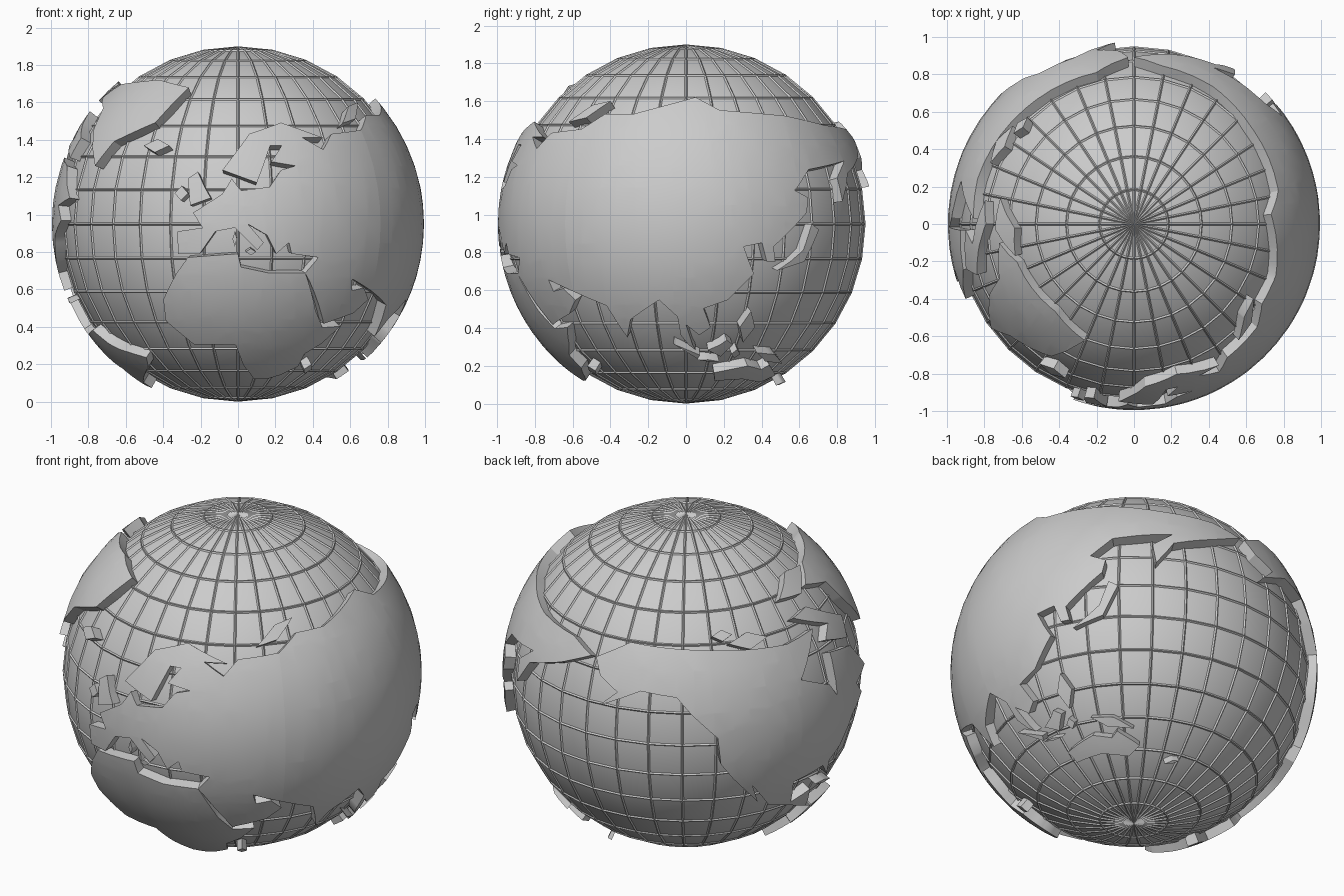
import bpy, bmesh, math
from mathutils import Vector

if "Cube" in bpy.data.objects:
    bpy.data.objects.remove(bpy.data.objects["Cube"])

CZ, OUTER, INNER = 0.95, 0.995, 0.915

# map latitude -> latitude on the model (the map is shifted south and squeezed)
LAT = [(-56, -62), (-35, -56.5), (-12, -49), (5, -40), (35, -11.5), (55, 11.5), (71, 33), (84, 51.5)]


def warp(lat):
    for (a, fa), (b, fb) in zip(LAT, LAT[1:]):
        if lat <= b:
            break
    return fa + (fb - fa) * (lat - a) / (b - a)


def on_globe(lon, lat, r):
    a, p = math.radians(lon - 10), math.radians(warp(lat))
    return Vector((r * math.cos(p) * math.sin(a), -r * math.cos(p) * math.cos(a), CZ + r * math.sin(p)))


def land(name, *c):
    """Raised plate from an outline of lon, lat pairs."""
    pts = list(zip(c[::2], c[1::2]))
    bm = bmesh.new()
    bm.faces.new([bm.verts.new((x, y, 0)) for x, y in pts])
    bmesh.ops.triangulate(bm, faces=bm.faces[:])
    # slice into a lattice so the plate can follow the sphere
    for axis, step in ((0, 6), (1, 5)):
        lo, hi = min(p[axis] for p in pts), max(p[axis] for p in pts)
        for k in range(math.ceil(lo / step), math.floor(hi / step) + 1):
            co, no = [0, 0, 0], [0, 0, 0]
            co[axis], no[axis] = k * step, 1
            bmesh.ops.bisect_plane(bm, geom=bm.verts[:] + bm.edges[:] + bm.faces[:],
                                   dist=1e-4, plane_co=co, plane_no=no)
    bmesh.ops.triangulate(bm, faces=bm.faces[:])
    # give the plate its thickness
    base = bm.verts[:]
    ext = bmesh.ops.extrude_face_region(bm, geom=bm.faces[:], use_keep_orig=True)
    top = [g for g in ext["geom"] if isinstance(g, bmesh.types.BMVert)]
    for vs, r in ((base, INNER), (top, OUTER)):
        for v in vs:
            v.co = on_globe(v.co.x, v.co.y, r)
    bmesh.ops.recalc_face_normals(bm, faces=bm.faces[:])
    me = bpy.data.meshes.new(name)
    bm.to_mesh(me)
    bm.free()
    ob = bpy.data.objects.new(name, me)
    bpy.context.collection.objects.link(ob)
    bpy.ops.object.select_all(action='DESELECT')
    ob.select_set(True)
    bpy.context.view_layer.objects.active = ob
    bpy.ops.object.shade_smooth_by_angle(angle=math.radians(30))


# ocean ball and its raised grid
for name in ("ocean_ball", "grid_lines"):
    bpy.ops.mesh.primitive_uv_sphere_add(segments=32, ring_count=16, radius=0.943, location=(0, 0, CZ))
    bpy.context.object.name = name
    if name == "ocean_ball":
        bpy.ops.object.shade_smooth()
wire = bpy.context.object.modifiers.new("wire", 'WIREFRAME')
wire.thickness = 0.014
wire.offset = 0

# Europe and Arabia
land("europe_and_arabia",
     60, 69, 60, 25, 50, 29, 51, 25, 56, 26, 60, 22, 55, 17, 43, 13, 34, 28, 32, 31, 36, 36, 27, 37, 26, 40,
     22, 37, 19, 42, 13, 45, 18, 40, 16, 38, 9, 44, 3, 43, -2, 37, -9, 37, -9, 43, -1, 44, -4, 48,
     5, 53, 8, 57, 11, 54, 20, 55, 24, 59, 29, 60, 21, 61, 25, 65, 21, 65, 16, 56, 5, 59, 14, 68, 26, 71,
     41, 67, 33, 67, 40, 64, 45, 68)
# Asia
land("asia",
     60, 25, 60, 69, 68, 73, 80, 73, 104, 77.6, 113, 74, 140, 72.5, 160, 70, 180, 69, 190, 66, 178, 62,
     163, 58, 157, 51, 156, 57, 163, 61, 143, 59, 136, 54, 141, 52, 140, 48, 128, 39, 129, 35, 126, 35,
     124, 40, 118, 39, 122, 31, 114, 22, 106, 19, 109, 12, 105, 9, 100, 13, 104, 1, 98, 9, 97, 16,
     91, 22, 80, 15, 77, 8, 72, 20)
# Africa
land("africa",
     -6, 36, 10, 37, 11, 33, 20, 31, 32, 31, 33, 29, 38, 18, 43, 11.5, 51, 12, 40, -3, 40, -15, 33, -28,
     27, -34, 19, -35, 13, -15, 9, 4, -8, 4.5, -17, 14, -16, 22, -10, 31)
# the Americas
land("north_america",
     -168, 66, -156, 71, -128, 70, -96, 68, -82, 69, -94, 59, -82, 55, -79, 51, -78, 62, -65, 60, -56, 52,
     -66, 50, -62, 46, -70, 42, -76, 35, -81, 31, -80, 25, -84, 30, -97, 28, -95, 18, -87, 21, -83, 11,
     -77, 8, -94, 16, -105, 20, -113, 31, -110, 23, -124, 40, -125, 48, -138, 59, -150, 60, -164, 55,
     -158, 59, -165, 62)
land("south_america",
     -77, 8.5, -62, 10.5, -50, 1, -35, -6, -39, -16, -48, -27, -65, -42, -68, -55, -75, -49, -70, -18,
     -81, -5)

# islands with their own outline
land("greenland", -44, 60, -54, 69, -58, 75, -72, 78, -62, 82, -32, 83.5, -13, 81, -22, 71, -38, 66)
land("britain", -5, 50, 1.5, 52, -3, 58.6, -6, 57)
land("baffin_island", -65, 62, -78, 65, -73, 68, -89, 73, -80, 74, -62, 67)
land("honshu", 130, 32, 140, 35, 145, 43.5, 142, 45, 139, 38)
land("sumatra", 95, 5.6, 105, -6, 106, -3)
land("borneo", 109, 1, 115, -4, 119, 5, 116, 7)
land("new_guinea", 131, -1, 141, -2.5, 150, -10, 138, -8)
land("australia", 114, -22, 130, -12, 139, -17, 142, -11, 153, -26, 147, -38, 132, -32, 116, -35)


# smaller islands: leaning diamonds from centre, half width, half height, lean
def islet(name, lon, lat, w, h, lean=0):
    land(name, lon - w, lat - lean, lon, lat - h, lon + w, lat + lean, lon, lat + h)


islet("iceland", -19, 65, 5, 1.7)
islet("ireland", -8, 53.3, 2.2, 2)
islet("novaya_zemlya", 60, 73.7, 8, 1.7, 2.8)
islet("ellesmere_island", -78, 80, 13, 3, 2)
islet("victoria_island", -111, 71, 8, 2)
islet("banks_island", -121, 73, 4, 1.3)
islet("cuba", -80, 21.5, 5, 0.8, -1)
islet("sicily", 14, 37.5, 1.6, 0.9)
islet("sardinia", 9, 41, 0.7, 2)
islet("madagascar", 47, -19, 2.5, 7)
islet("philippines", 123, 12, 3, 6)
islet("java", 110, -7.5, 5, 0.8, -0.7)
islet("sulawesi", 121.5, -2, 2, 3.5)
islet("new_zealand", 173, -41, 4, 2.5, 4)
